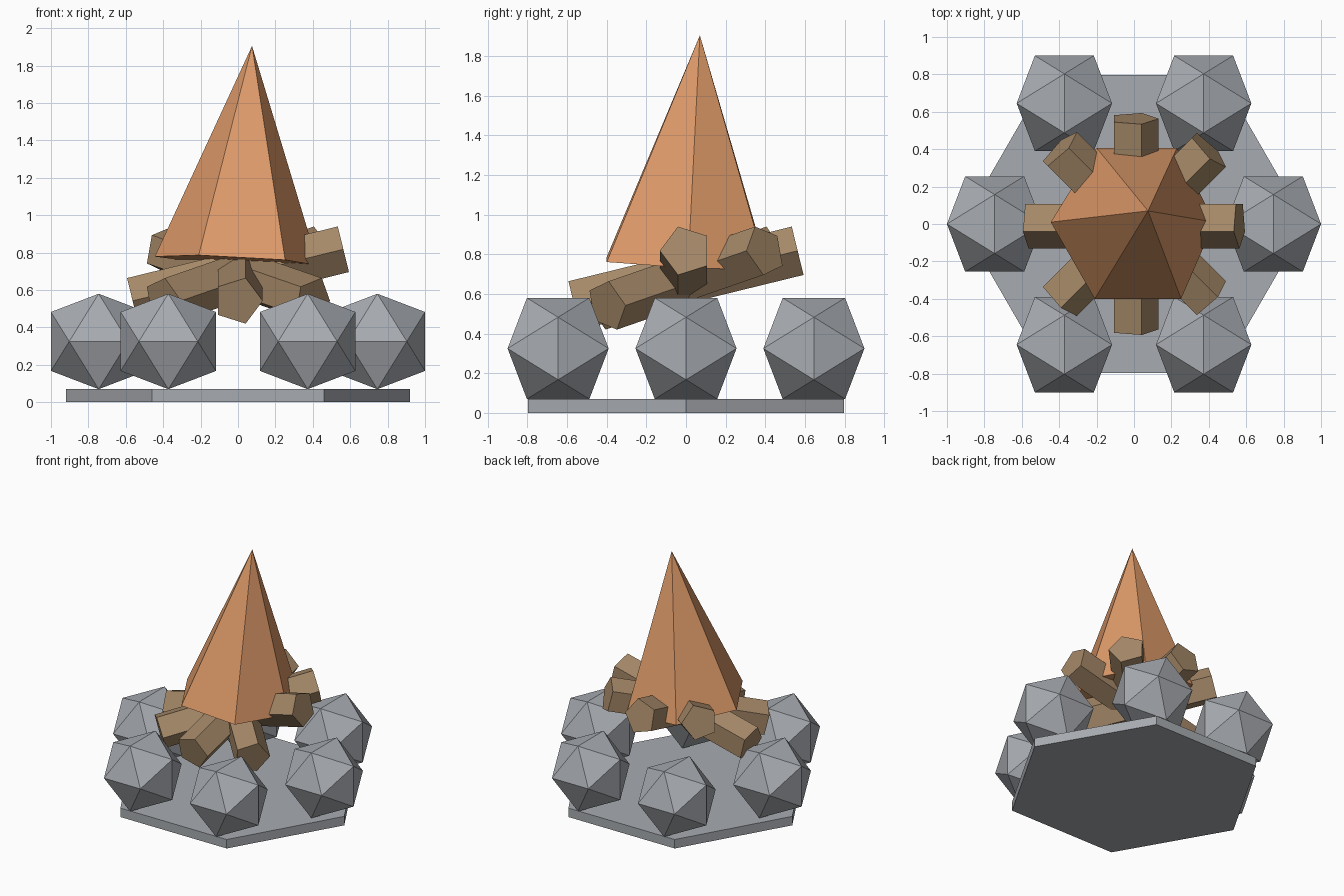
import bpy, bmesh
from math import pi, sin, cos, sqrt, radians
from mathutils import Matrix, Vector

default = bpy.data.objects.get("Cube")
if default:
    bpy.data.objects.remove(default)


def make_material(name, rgb):
    mat = bpy.data.materials.new(name)
    mat.use_nodes = True
    colour = (*rgb, 1)
    mat.diffuse_color = colour
    bsdf = next(n for n in mat.node_tree.nodes if n.type == 'BSDF_PRINCIPLED')
    bsdf.inputs["Base Color"].default_value = colour
    bsdf.inputs["Roughness"].default_value = 0.9
    return mat


STONE = make_material("stone grey", (0.39, 0.41, 0.44))
WOOD = make_material("wood brown", (0.38, 0.25, 0.14))
FLAME = make_material("flame orange", (0.72, 0.32, 0.14))


def add_object(name, bm, mat, matrix=Matrix()):
    bmesh.ops.recalc_face_normals(bm, faces=bm.faces[:])
    mesh = bpy.data.meshes.new(name)
    bm.to_mesh(mesh)
    bm.free()
    mesh.materials.append(mat)
    obj = bpy.data.objects.new(name, mesh)
    obj.matrix_world = matrix
    bpy.context.scene.collection.objects.link(obj)
    return obj


def prism(sides, radius, depth):
    bm = bmesh.new()
    bmesh.ops.create_cone(bm, cap_ends=True, segments=sides, radius1=radius,
                          radius2=radius, depth=depth)
    # Turn so that one corner points along +x
    first = bm.verts[:][0].co
    turn = Matrix.Rotation(-Vector((1, 0)).angle_signed(first.xy) * -1, 3, 'Z')
    bmesh.ops.rotate(bm, verts=bm.verts[:], matrix=turn)
    return bm


# Hexagonal base slab
add_object("base_slab", prism(6, 0.92, 0.07), STONE,
           Matrix.Translation((0, 0, 0.035)))

# Ring of twenty-sided stones, all facing the same way
golden = (1 + sqrt(5)) / 2
unit = 0.255 / golden
for i in range(6):
    bm = bmesh.new()
    for a in (-unit, unit):
        for b in (-unit * golden, unit * golden):
            for corner in ((a, b, 0), (0, a, b), (b, 0, a)):
                bm.verts.new(corner)
    bmesh.ops.convex_hull(bm, input=bm.verts[:])
    angle = i * pi / 3
    add_object(f"stone_{i + 1}", bm, STONE,
               Matrix.Translation((0.745 * cos(angle), 0.745 * sin(angle), 0.325)))

# Four crossed five-sided logs, each raised at its far end
for i in range(4):
    bm = prism(5, 0.132, 1.16)
    lay_down = Matrix.Rotation(-pi / 2 + 0.24, 4, 'X')
    heading = Matrix.Rotation(radians(45 * i - 90), 4, 'Z')
    add_object(f"log_{i + 1}", bm, WOOD,
               Matrix.Translation((0, 0, 0.68)) @ heading @ lay_down)

# Leaning six-sided flame
bm = bmesh.new()
outline = [(-0.445, 0.01), (-0.21, -0.4), (0.252, -0.4),
           (0.43, 0.01), (0.23, 0.407), (-0.2, 0.407)]
rim = [bm.verts.new((x, y, 0.755 - 0.055 * x - 0.05 * y)) for x, y in outline]
tip = bm.verts.new((0.075, 0.07, 1.905))
bm.faces.new(rim)
for a, b in zip(rim, rim[1:] + rim[:1]):
    bm.faces.new((a, b, tip))
add_object("flame", bm, FLAME)
